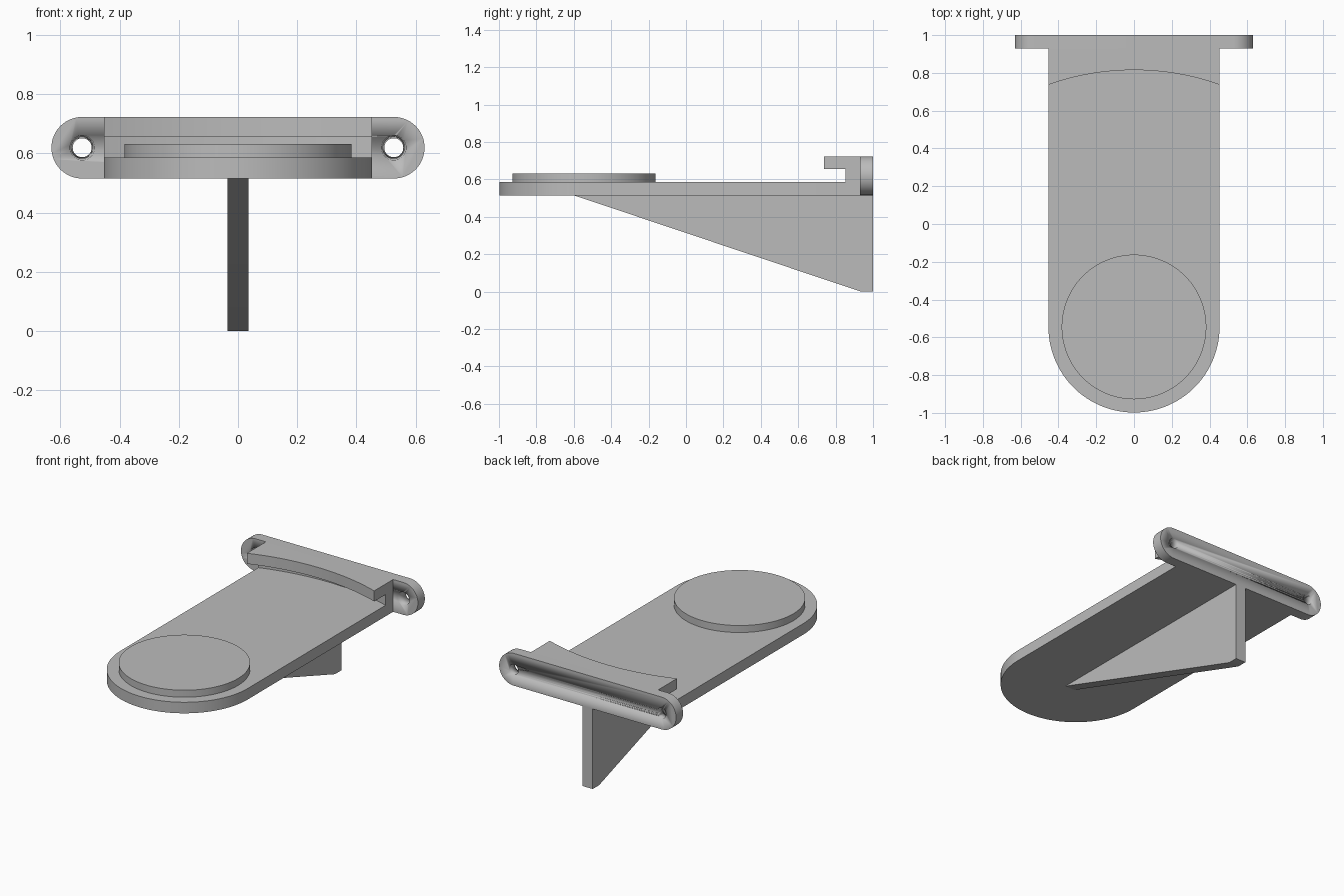
import bpy, bmesh, math
from mathutils import Vector

if "Cube" in bpy.data.objects:
    bpy.data.objects.remove(bpy.data.objects["Cube"])

grey = bpy.data.materials.new("plain grey")
grey.diffuse_color = (0.5, 0.5, 0.5, 1)
grey.use_nodes = True
grey.node_tree.nodes["Principled BSDF"].inputs["Base Color"].default_value = grey.diffuse_color

CY = -0.545   # common centre of the round end, disc and clip arcs


def arc(cx, cy, r, a0, a1, n):
    """Points on an arc, angles in degrees."""
    return [(cx + r * math.cos(math.radians(a0 + (a1 - a0) * i / n)),
             cy + r * math.sin(math.radians(a0 + (a1 - a0) * i / n)))
            for i in range(n + 1)]


def extrude(name, outline, axis, lo, hi):
    """Extrude a 2D outline along the given axis from lo to hi."""
    place = {"x": lambda u, v, d: (d, u, v),
             "y": lambda u, v, d: (u, d, v),
             "z": lambda u, v, d: (u, v, d)}[axis]
    bm = bmesh.new()
    face = bm.faces.new([bm.verts.new(place(u, v, lo)) for u, v in outline])
    new = bmesh.ops.extrude_face_region(bm, geom=[face], use_keep_orig=True)["geom"]
    shift = Vector(place(0, 0, hi - lo))
    bmesh.ops.translate(bm, vec=shift,
                        verts=[g for g in new if isinstance(g, bmesh.types.BMVert)])
    bmesh.ops.recalc_face_normals(bm, faces=bm.faces)
    mesh = bpy.data.meshes.new(name)
    bm.to_mesh(mesh)
    bm.free()
    mesh.materials.append(grey)
    ob = bpy.data.objects.new(name, mesh)
    bpy.context.collection.objects.link(ob)
    bpy.ops.object.select_all(action="DESELECT")
    ob.select_set(True)
    bpy.context.view_layer.objects.active = ob
    bpy.ops.object.shade_smooth_by_angle(angle=math.radians(30))
    return ob


def clip_outline(r):
    """Concave front arc of radius r, closed at the flange."""
    a = math.degrees(math.asin(0.453 / r))
    return arc(0, CY, r, 90 - a, 90 + a, 32) + [(-0.453, 0.93), (0.453, 0.93)]


# Shelf plate with round front end, and raised disc on it
extrude("shelf_plate", arc(0, CY, 0.453, 180, 360, 64) + [(0.453, 0.93), (-0.453, 0.93)],
        "z", 0.515, 0.586)
extrude("raised_disc", arc(0, CY, 0.383, 0, 360, 96)[:-1], "z", 0.586, 0.631)

# Hooked clip: recessed wall and overhanging lip
extrude("clip_wall", clip_outline(1.47), "z", 0.586, 0.655)
extrude("clip_lip", clip_outline(1.36), "z", 0.655, 0.723)

# Supporting rib under the plate
extrude("support_rib", [(-0.6, 0.515), (0.935, 0), (1, 0), (1, 0.515)], "x", -0.036, 0.036)

# Wall flange with rounded ends
flange = extrude("wall_flange",
                 arc(0.526, 0.619, 0.104, -90, 90, 32) + arc(-0.526, 0.619, 0.104, 90, 270, 32),
                 "y", 0.93, 1.0)

# Tapered screw holes
for side in (-1, 1):
    bpy.ops.mesh.primitive_cone_add(vertices=48, radius1=0.0434, radius2=0.0306, depth=0.09,
                                    location=(side * 0.526, 0.965, 0.619),
                                    rotation=(-math.pi / 2, 0, 0))
    cutter = bpy.context.object
    cutter.name = "screw_hole_cutter"
    cutter.data.materials.append(grey)
    bpy.ops.object.shade_smooth_by_angle(angle=math.radians(30))
    cutter.hide_render = True
    cutter.display_type = "WIRE"
    mod = flange.modifiers.new("screw_hole", "BOOLEAN")
    mod.operation = "DIFFERENCE"
    mod.solver = "EXACT"
    mod.object = cutter
